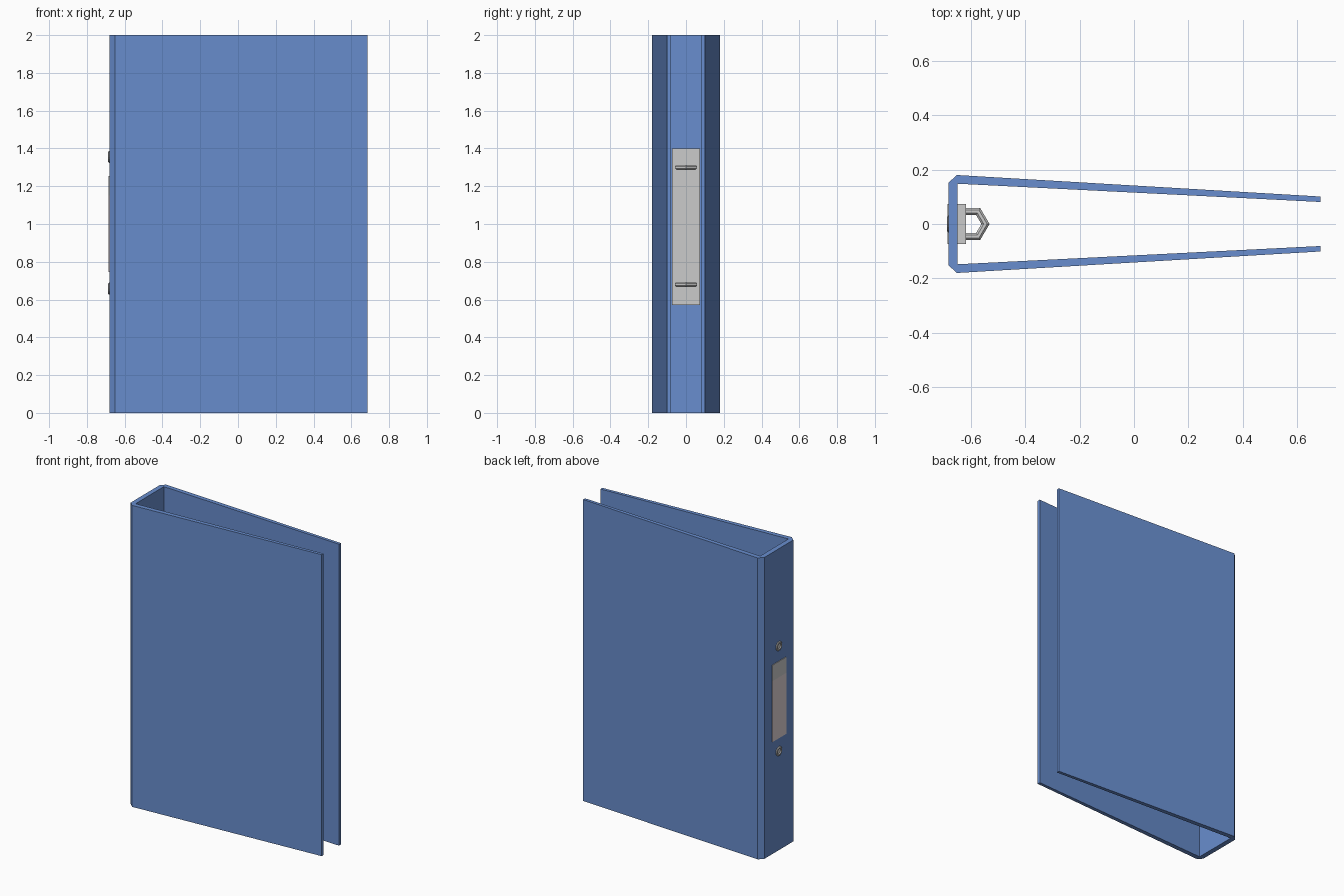
import bpy, bmesh, math
from mathutils import Vector, Matrix

if "Cube" in bpy.data.objects:
    bpy.data.objects.remove(bpy.data.objects["Cube"])


def material(name, rgb):
    m = bpy.data.materials.new(name)
    m.diffuse_color = (*rgb, 1)
    m.use_nodes = True
    m.node_tree.nodes["Principled BSDF"].inputs["Base Color"].default_value = m.diffuse_color
    return m


def finish(name, bm, mat=None):
    bmesh.ops.recalc_face_normals(bm, faces=bm.faces)
    me = bpy.data.meshes.new(name)
    bm.to_mesh(me)
    bm.free()
    ob = bpy.data.objects.new(name, me)
    bpy.context.collection.objects.link(ob)
    if mat:
        me.materials.append(mat)
    return ob


def box(name, lo, hi, mat=None):
    lo, hi = Vector(lo), Vector(hi)
    bm = bmesh.new()
    bmesh.ops.create_cube(bm, size=1, matrix=Matrix.Translation((lo + hi) / 2)
                          @ Matrix.Diagonal((*(hi - lo), 1)))
    return finish(name, bm, mat)


def sweep(name, path, z, radius, sides=8):
    """Mitred round bar along a flat path at height z."""
    bm = bmesh.new()
    pts = [Vector(p) for p in path]
    rings = []
    for i, p in enumerate(pts):
        d0 = (p - pts[max(i - 1, 0)]) if i else pts[1] - p
        d1 = (pts[i + 1] - p) if i < len(pts) - 1 else d0
        n0, n1 = [Vector((-d.y, d.x)).normalized() for d in (d0, d1)]
        mitre = (n0 + n1) / (1 + n0.dot(n1))
        ring = []
        for k in range(sides):
            a = 2 * math.pi * (k + 0.5) / sides
            q = p + mitre * radius * math.cos(a)
            ring.append(bm.verts.new((q.x, q.y, z + radius * math.sin(a))))
        rings.append(ring)
    for a, b in zip(rings, rings[1:]):
        for k in range(sides):
            j = (k + 1) % sides
            bm.faces.new((a[k], a[j], b[j], b[k]))
    bm.faces.new(rings[0])
    bm.faces.new(rings[-1])
    return finish(name, bm)


blue = material("blue_board", (0.14, 0.27, 0.62))
paper = material("label_paper", (0.75, 0.66, 0.68))

# Folded cover: C-shaped profile, mirrored across y, extruded upward
half = [(-0.681, 0.152), (-0.652, 0.18), (0.685, 0.101), (0.685, 0.081), (-0.648, 0.148)]
profile = half + [(x, -y) for x, y in reversed(half)]
bm = bmesh.new()
face = bm.faces.new([bm.verts.new((x, y, 0)) for x, y in profile])
ext = bmesh.ops.extrude_face_region(bm, geom=[face])
bmesh.ops.translate(bm, vec=(0, 0, 2),
                    verts=[v for v in ext["geom"] if isinstance(v, bmesh.types.BMVert)])
finish("cover", bm, blue)

# Ring mechanism inside the spine
box("mechanism_plate", (-0.65, -0.073, 0.57), (-0.617, 0.073, 1.40))
ring_path = [(-0.63, -0.046), (-0.573, -0.046), (-0.546, 0), (-0.573, 0.046), (-0.63, 0.046)]
for name, z in (("lower_ring", 0.68), ("upper_ring", 1.30)):
    sweep(name, ring_path, z, 0.014)

# Label on the outside of the spine
box("label", (-0.685, -0.073, 0.745), (-0.675, 0.073, 1.15), paper)
box("label_header", (-0.685, -0.073, 1.15), (-0.675, 0.073, 1.255))

# Rivets: raised rims with a sunken centre
for name, z in (("lower_rivet", 0.658), ("upper_rivet", 1.355)):
    bm = bmesh.new()
    steps = [(0.031, -0.676), (0.031, -0.684), (0.026, -0.688), (0.019, -0.688), (0.015, -0.683)]
    loops = [[bm.verts.new((x, r * math.cos(k * math.pi / 8), z + r * math.sin(k * math.pi / 8)))
              for k in range(16)] for r, x in steps]
    for a, b in zip(loops, loops[1:]):
        for k in range(16):
            j = (k + 1) % 16
            bm.faces.new((a[k], a[j], b[j], b[k]))
    bm.faces.new(loops[0])
    bm.faces.new(loops[-1])
    finish(name, bm)
